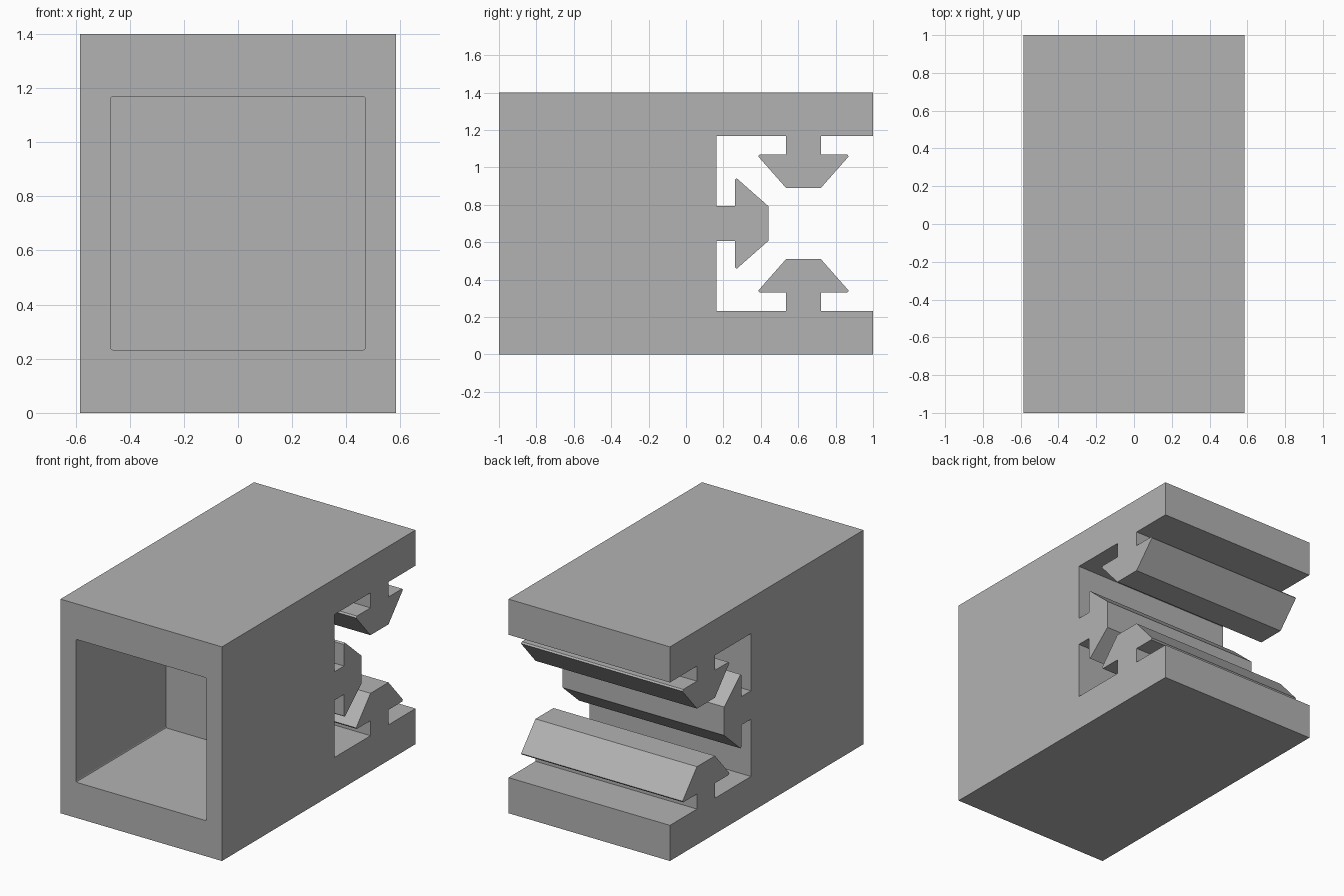
import bpy, bmesh
from mathutils import Vector

cube = bpy.data.objects.get("Cube")
if cube:
    bpy.data.objects.remove(cube)

HALF_W, HALF_L, HEIGHT = 0.584, 1.0, 1.4
WALL = 0.233                      # floor, roof and inner wall thickness
SLOT_Y = 0.163                    # depth where the rear slot starts
MID = HEIGHT / 2
RAIL_Y = 0.628

grey = bpy.data.materials.new("plain grey")
grey.use_nodes = True
colour = (0.45, 0.45, 0.45, 1)
grey.diffuse_color = colour
grey.node_tree.nodes["Principled BSDF"].inputs["Base Color"].default_value = colour


def make_object(name, bm):
    bmesh.ops.recalc_face_normals(bm, faces=bm.faces)
    mesh = bpy.data.meshes.new(name)
    bm.to_mesh(mesh)
    bm.free()
    mesh.materials.append(grey)
    obj = bpy.data.objects.new(name, mesh)
    bpy.context.collection.objects.link(obj)
    return obj


def rail(root, along, out):
    """Arrow-headed rail outline, from its root on a wall, in (y, z)."""
    half = [(0.093, 0), (0.093, 0.098), (0.234, 0.098), (0.242, 0.108), (0.093, 0.277)]
    pts = [(-a, b) for a, b in half] + [(a, b) for a, b in reversed(half)]
    return [Vector(root) + Vector(along) * a + Vector(out) * b for a, b in pts]


# Side outline: block with a rear slot and three rails on the slot walls
outline = [(-HALF_L, 0), (HALF_L, 0), (HALF_L, WALL)]
outline += rail((RAIL_Y, WALL), (-1, 0), (0, 1))
outline += [(SLOT_Y, WALL)]
outline += rail((SLOT_Y, MID), (0, 1), (1, 0))
outline += [(SLOT_Y, HEIGHT - WALL)]
outline += rail((RAIL_Y, HEIGHT - WALL), (1, 0), (0, -1))
outline += [(HALF_L, HEIGHT - WALL), (HALF_L, HEIGHT), (-HALF_L, HEIGHT)]

bm = bmesh.new()
face = bm.faces.new([bm.verts.new((-HALF_W, y, z)) for y, z in outline])
side = bmesh.ops.extrude_face_region(bm, geom=[face])["geom"]
bmesh.ops.translate(bm, vec=(2 * HALF_W, 0, 0),
                    verts=[v for v in side if isinstance(v, bmesh.types.BMVert)])
block = make_object("slotted_block", bm)

# Front pocket with slightly softened long corners
back = SLOT_Y - WALL
front = -HALF_L - 0.1
bm = bmesh.new()
bmesh.ops.create_cube(bm, size=1)
bmesh.ops.scale(bm, vec=(0.942, back - front, HEIGHT - 2 * WALL), verts=bm.verts)
bmesh.ops.translate(bm, vec=(0, (back + front) / 2, MID), verts=bm.verts)
long_edges = [e for e in bm.edges if abs(e.verts[0].co.y - e.verts[1].co.y) > 0.5]
bmesh.ops.bevel(bm, geom=long_edges, offset=0.008, segments=2, profile=0.5, affect='EDGES')
cutter = make_object("pocket_cutter", bm)
cutter.hide_render = True

cut = block.modifiers.new("front_pocket", 'BOOLEAN')
cut.operation = 'DIFFERENCE'
cut.solver = 'EXACT'
cut.object = cutter
bpy.context.view_layer.objects.active = block
block.select_set(True)
bpy.ops.object.modifier_apply(modifier=cut.name)
bpy.data.objects.remove(cutter)
